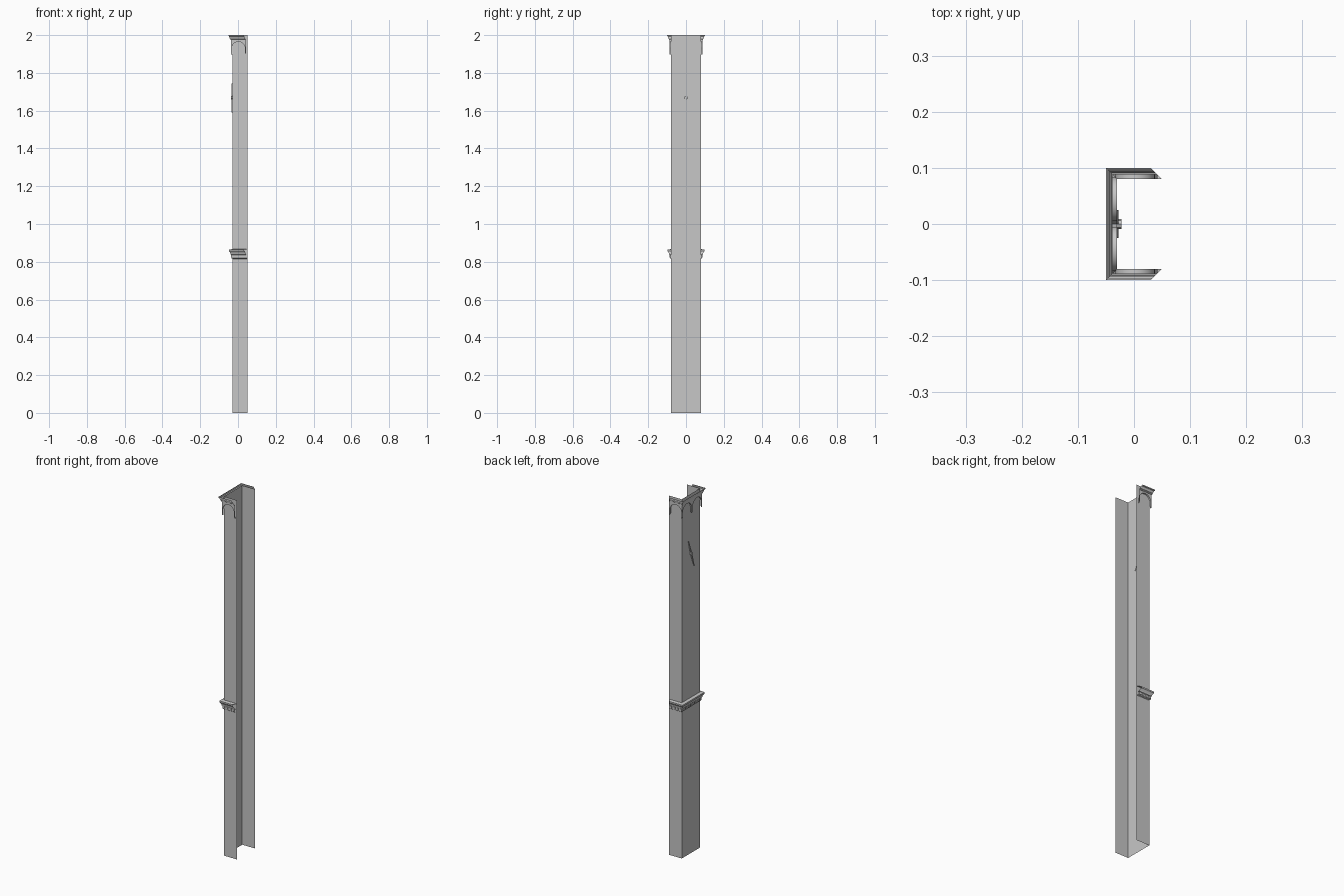
import bpy, math
from mathutils import Vector

if "Cube" in bpy.data.objects:
    bpy.data.objects.remove(bpy.data.objects["Cube"], do_unlink=True)

stone = bpy.data.materials.new("grey_stone")
stone.use_nodes = True
GREY = (0.57, 0.57, 0.57, 1)
stone.diffuse_color = GREY
stone.node_tree.nodes["Principled BSDF"].inputs["Base Color"].default_value = GREY

BACK, OPEN, HALF, H = -0.03, 0.05, 0.08, 2.0   # shaft outline, open on +x


def make(name, verts, faces):
    me = bpy.data.meshes.new(name)
    me.from_pydata([tuple(v) for v in verts], [], faces)
    me.materials.append(stone)
    ob = bpy.data.objects.new(name, me)
    bpy.context.collection.objects.link(ob)
    return ob


def sweep(name, profile):
    """Sweep (offset, height) points round the three sides with mitred ends."""
    verts, faces = [], []
    for d, z in profile:
        x0, x1, y = BACK - d, OPEN - d, HALF + d
        verts += [(x1, -y, z), (x0, -y, z), (x0, y, z), (x1, y, z)]
    for j in range(len(profile) - 1):
        for i in range(3):
            a = j * 4 + i
            faces.append((a, a + 4, a + 5, a + 1))
    return make(name, verts, faces)


# Side frames: centre, tangent, outward normal, side length, arch count
D = 0.008
mid = (BACK + OPEN) / 2 - D
SIDES = [
    (Vector((mid, -HALF, 0)), Vector((-1, 0, 0)), Vector((0, -1, 0)), OPEN - BACK, 1),
    (Vector((BACK, 0, 0)), Vector((0, 1, 0)), Vector((-1, 0, 0)), 2 * (HALF + D), 2),
    (Vector((mid, HALF, 0)), Vector((1, 0, 0)), Vector((0, 1, 0)), OPEN - BACK, 1),
]
UP = Vector((0, 0, 1))


def arcade(name, top, spring, foot, tip):
    """Plate of round arches with pointed pendants and soffits back to the wall."""
    verts, faces = [], []
    for c, t, n, length, count in SIDES:
        h = length / count / 2
        r = h - 0.005
        for k in range(count):
            u0 = -length / 2 + h * (2 * k + 1)
            line = [(-h, tip), (-r, foot)]
            for s in range(17):
                a = math.pi * (1 - s / 16)
                line.append((r * math.cos(a), spring + 0.035 * math.sin(a)))
            line += [(r, foot), (h, tip)]
            base = len(verts)
            for u, z in line:
                p = c + t * (u0 + u)
                verts += [p + UP * z, p + n * D + UP * z, p + n * D + UP * top]
            for i in range(len(line) - 1):
                a = base + 3 * i
                faces += [(a, a + 1, a + 4, a + 3), (a + 1, a + 2, a + 5, a + 4)]
    ob = make(name, verts, faces)
    bpy.ops.object.select_all(action="DESELECT")
    bpy.context.view_layer.objects.active = ob
    ob.select_set(True)
    bpy.ops.object.shade_smooth_by_angle(angle=math.radians(35))


BOX = [(0, 3, 2, 1), (4, 5, 6, 7), (0, 1, 5, 4), (1, 2, 6, 5), (2, 3, 7, 6), (3, 0, 4, 7)]


def dentils(name, z0, z1, d0, d1, pitch):
    verts, faces = [], []
    for c, t, n, length, _ in SIDES:
        count = round(length / pitch)
        for k in range(count):
            u = -length / 2 + length * (k + 0.5) / count
            w = pitch * 0.28
            b = len(verts)
            for z in (z0, z1):
                for du, d in ((-w, d0), (-w, d1), (w, d1), (w, d0)):
                    verts.append(c + t * (u + du) + n * d + UP * z)
            faces += [tuple(b + i for i in f) for f in BOX]
    make(name, verts, faces)


def plate(name, outline, x0, x1):
    """Extrude a (y, z) outline along x."""
    m = len(outline)
    verts = [(x, y, z) for x in (x0, x1) for y, z in outline]
    faces = [tuple(range(m))[::-1], tuple(range(m, 2 * m))]
    faces += [(i, (i + 1) % m, m + (i + 1) % m, m + i) for i in range(m)]
    make(name, verts, faces)


# Shaft
sweep("tower_shaft", [(0, 0), (0, H)])

# Top cornice with arches beneath
sweep("top_cornice", [(D, 1.973), (0.0105, 1.973), (0.0105, 1.978), (0.013, 1.980),
                      (0.0145, 1.987), (0.0165, 1.990), (0.0165, 1.993), (0.02, 1.995), (0.02, H)])
arcade("top_arcade", 1.973, 1.93, 1.908, 1.898)

# Middle band
sweep("middle_band", [(0, 0.816), (0.004, 0.819), (0.004, 0.836), (0.009, 0.838), (0.010, 0.845),
                      (0.014, 0.852), (0.017, 0.856), (0.017, 0.864), (0, 0.867)])
dentils("middle_dentils", 0.823, 0.836, 0.003, 0.008, 0.02)

# Clock hands on the closed side
centre = Vector((0.0, 1.668))
along = Vector((0.025, 0.077))
across = Vector((along.y, -along.x)).normalized()
for name, s in (("upper_hand", 1), ("lower_hand", -1)):
    pts = [centre + across * 0.002 * s, centre + along * 0.3 * s + across * 0.004 * s,
           centre + along * s, centre + along * 0.3 * s - across * 0.004 * s,
           centre - across * 0.002 * s]
    plate(name, [tuple(p) for p in pts], -0.035, -0.028)
hub = [centre + Vector((math.cos(a), math.sin(a))) * 0.009
       for a in (math.pi * i / 4 for i in range(8))]
plate("hand_hub", [tuple(p) for p in hub], -0.036, -0.022)
